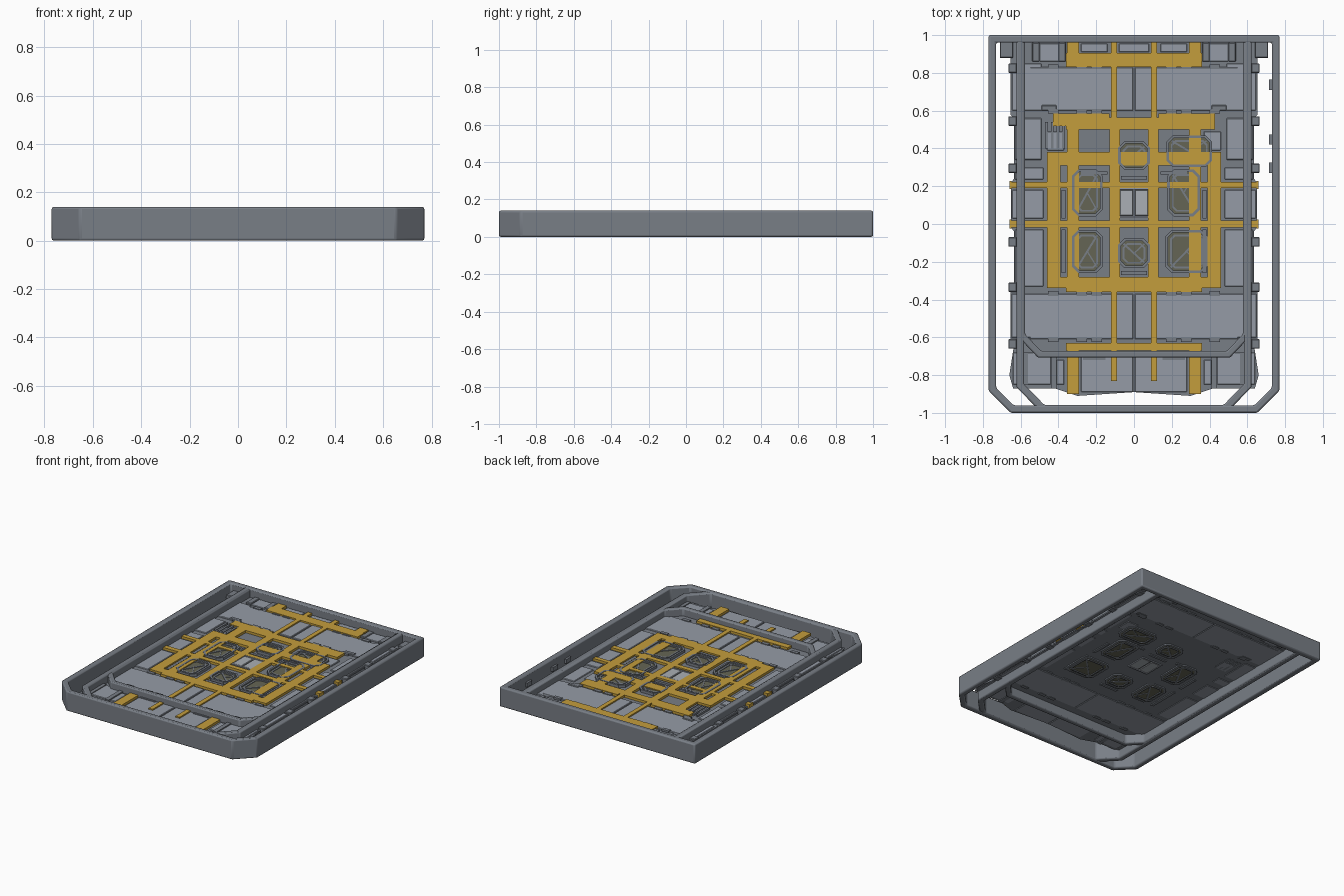
import bpy, bmesh
from mathutils import Vector, Matrix

if "Cube" in bpy.data.objects:
    bpy.data.objects.remove(bpy.data.objects["Cube"])


def mat(name, rgb):
    m = bpy.data.materials.new(name)
    m.diffuse_color = (*rgb, 1)
    m.use_nodes = True
    m.node_tree.nodes["Principled BSDF"].inputs["Base Color"].default_value = m.diffuse_color
    return m


GOLD = mat("gold", (0.55, 0.34, 0.045))
PANEL = mat("pale_panel", (0.30, 0.33, 0.38))
GREY = mat("steel", (0.19, 0.21, 0.24))
GLASS = mat("olive_glass", (0.13, 0.13, 0.09))
TILE = mat("light_tile", (0.40, 0.43, 0.46))


def finish(name, bm, m=None, bevel=0, segs=2):
    bmesh.ops.recalc_face_normals(bm, faces=bm.faces)
    me = bpy.data.meshes.new(name)
    bm.to_mesh(me)
    bm.free()
    ob = bpy.data.objects.new(name, me)
    bpy.context.collection.objects.link(ob)
    if m:
        me.materials.append(m)
    if bevel:
        b = ob.modifiers.new("bevel", 'BEVEL')
        b.width, b.segments, b.limit_method = bevel, segs, 'ANGLE'
    return ob


def mirrored(pts):
    return pts + [(-x, y) for x, y in reversed(pts)]


def sweep(bm, pts, width, z0, z1, closed=True):
    """Rectangular rail with mitred corners along a flat path."""
    p = [Vector(q) for q in pts]
    n = len(p)
    rows = []
    for i in range(n):
        a = p[i] - p[i - 1] if closed or i else p[1] - p[0]
        b = p[(i + 1) % n] - p[i] if closed or i < n - 1 else a
        na = Vector((-a.y, a.x)).normalized()
        nb = Vector((-b.y, b.x)).normalized()
        o = (na + nb) / (1 + na.dot(nb)) * width / 2
        rows.append([bm.verts.new((*q, z)) for q, z in
                     ((p[i] + o, z0), (p[i] + o, z1), (p[i] - o, z1), (p[i] - o, z0))])
    for i in range(n if closed else n - 1):
        r, s = rows[i], rows[(i + 1) % n]
        for k in range(4):
            bm.faces.new((r[k], r[(k + 1) % 4], s[(k + 1) % 4], s[k]))
    if not closed:
        bm.faces.new(rows[0])
        bm.faces.new(rows[-1])


def slab(bm, pts, z0, z1):
    f = bm.faces.new([bm.verts.new((x, y, z0)) for x, y in pts])
    g = bmesh.ops.extrude_face_region(bm, geom=[f])['geom']
    bmesh.ops.translate(bm, vec=(0, 0, z1 - z0), verts=[v for v in g if isinstance(v, bmesh.types.BMVert)])


def box(bm, x0, x1, y0, y1, z0, z1):
    slab(bm, [(x0, y0), (x1, y0), (x1, y1), (x0, y1)], z0, z1)


def boxes(name, rects, z0, z1, m=None, both=True, bevel=0):
    bm = bmesh.new()
    for x0, x1, y0, y1 in rects:
        box(bm, x0, x1, y0, y1, z0, z1)
        if both and x0 > 0:
            box(bm, -x1, -x0, y0, y1, z0, z1)
    return finish(name, bm, m, bevel, 1)


def octagon(x0, x1, y0, y1, c):
    return [(x0 + c, y0), (x1 - c, y0), (x1, y0 + c), (x1, y1 - c),
            (x1 - c, y1), (x0 + c, y1), (x0, y1 - c), (x0, y0 + c)]


# Tall rails: closed outer frame and two U-shaped inner frames
bm = bmesh.new()
sweep(bm, mirrored([(-.75, .98), (-.75, -.875), (-.645, -.98)]), .04, 0, .14)
finish("outer_frame", bm, GREY, .009)
bm = bmesh.new()
sweep(bm, mirrored([(-.603, .98), (-.603, -.855), (-.483, -.978)]), .04, .003, .137, False)
finish("long_inner_frame", bm, GREY, .008)
bm = bmesh.new()
sweep(bm, mirrored([(-.595, .98), (-.595, -.59), (-.5, -.69)]), .036, .005, .134, False)
finish("short_inner_frame", bm, GREY, .008)

# Base deck
half = [(0, .97), (-.71, .97), (-.71, .88), (-.655, .88), (-.655, .58), (-.635, .56),
        (-.635, .24), (-.65, .22), (-.65, -.02), (-.635, -.04), (-.635, -.34),
        (-.655, -.36), (-.655, -.62), (-.635, -.64), (-.66, -.80), (-.64, -.87),
        (-.42, -.87), (-.36, -.89), (-.30, -.91), (0, -.89)]
bm = bmesh.new()
slab(bm, half + [(-x, y) for x, y in reversed(half[1:-1])], .07, .08)
finish("base_deck", bm, GREY)

# Pale plates set through the deck, showing on both sides
boxes("large_plates", [
    (-.55, -.005, .60, .83), (.005, .55, .60, .83),
    (-.55, -.005, -.61, -.37), (.005, .55, -.61, -.37),
    (-.28, -.005, -.87, -.69), (.005, .28, -.89, -.69),
    (.37, .50, .86, .955), (.14, .28, .91, .955), (-.08, .08, .91, .955),
    (.37, .46, .39, .49)], .066, .088, PANEL, bevel=.003)
boxes("side_plates", [
    (.49, .645, .60, .85), (.49, .63, .34, .56), (.48, .63, .235, .30),
    (.48, .645, .03, .18), (.48, .63, -.33, -.03), (.50, .65, -.60, -.37),
    (.37, .41, -.85, -.72), (.44, .64, -.85, -.68)], .067, .086, PANEL, bevel=.003)

# Gold strip lattice
boxes("gold_lattice", [
    (-.36, .36, .83, .905), (.29, .355, .905, .965),
    (.09, .122, .56, .965), (.075, .13, -.36, .56), (.09, .122, -.83, -.36),
    (-.36, .43, .50, .565), (.13, .43, .52, .585), (-.46, .46, .31, .38),
    (.29, .355, -.36, .56), (.39, .46, -.34, .38),
    (-.655, .655, .19, .222), (-.655, .655, -.018, .018),
    (-.46, .46, -.34, -.28), (-.36, .36, -.36, -.28),
    (-.36, .36, -.67, -.63), (.29, .355, -.90, -.67)], .076, .097, GOLD)
boxes("gold_side_clips", [(.648, .66, .185, .227), (.648, .66, -.023, .023)], .068, .1, GOLD)

# Windows with chamfered rims, glass and diagonal braces
rims, glass, braces = bmesh.new(), bmesh.new(), bmesh.new()
windows = [(-.33, -.165, .04, .29, 1), (.175, .35, .04, .29, -1), (-.33, -.165, -.26, -.03, 1),
           (.165, .39, -.26, -.03, 1), (.17, .415, .30, .47, -1),
           (-.085, .085, .285, .44, 1), (-.085, .085, -.235, -.075, -1)]
for x0, x1, y0, y1, s in windows:
    sweep(rims, octagon(x0 + .008, x1 - .008, y0 + .008, y1 - .008, .03), .014, .062, .099)
    sweep(rims, octagon(x0 + .03, x1 - .03, y0 + .03, y1 - .03, .022), .01, .06, .094)
    slab(glass, octagon(x0 + .01, x1 - .01, y0 + .01, y1 - .01, .03), .065, .09)
    a, b = (x0 + .03, y0 + .03), (x1 - .03, y1 - .03)
    if s < 0:
        a, b = (a[0], b[1]), (b[0], a[1])
    sweep(braces, [a, b], .01, .061, .094, False)
    mid = ((x0 + x1) / 2, (y0 + y1) / 2)
    sweep(braces, [mid, (b[0], a[1])], .007, .062, .093, False)
finish("window_rims", rims, GREY)
finish("window_glass", glass, GLASS)
finish("window_braces", braces, GREY)

# Centre tile pair with its rim
boxes("centre_tiles", [(-.075, -.004, .045, .18), (.004, .075, .045, .18)], .065, .094, TILE, False, .003)
bm = bmesh.new()
sweep(bm, [(-.078, .038), (.078, .038), (.078, .187), (-.078, .187)], .01, .064, .096)
finish("centre_rim", bm, PANEL)

# Small fittings: slots, clips, brackets and rail tabs
boxes("vent_slots", [(-.47 + i * .03, -.455 + i * .03, .40, .54) for i in range(4)], .066, .094, GREY, False)
boxes("plate_clips", [(x, x + .055, y, y + .025) for y in (.585, .82, -.625, -.38)
                      for x in (.17, .25, .40)], .064, .093, GREY)
boxes("cross_bars", [(.14, .28, .262, .278), (-.07, .07, -.27, -.25), (-.07, .07, .235, .255),
                     (.362, .384, -.26, -.03), (.362, .384, .03, .18)], .064, .092, GREY)
boxes("edge_brackets", [(.62, .665, y, y + .05) for y in (.80, .52, .27, -.12, -.36, -.66)],
      .06, .092, GREY, bevel=.004)
boxes("back_brackets", [(.64, .71, .88, .965), (.36, .40, .86, .96), (.50, .54, .86, .96),
                        (.41, .49, .60, .63)], .064, .094, GREY, bevel=.004)
boxes("front_brackets", [(.41, .44, -.87, -.68), (.56, .585, -.85, -.68), (.15, .27, -.72, -.70)],
      .064, .092, GREY)
boxes("rail_tabs", [(.715, .735, y, y + .055) for y in (.71, .42, .27)], .06, .09, GREY, False)

for ob in bpy.context.collection.objects:
    if "frame" in ob.name:
        bpy.ops.object.select_all(action='DESELECT')
        bpy.context.view_layer.objects.active = ob
        ob.select_set(True)
        bpy.ops.object.shade_smooth_by_angle()
